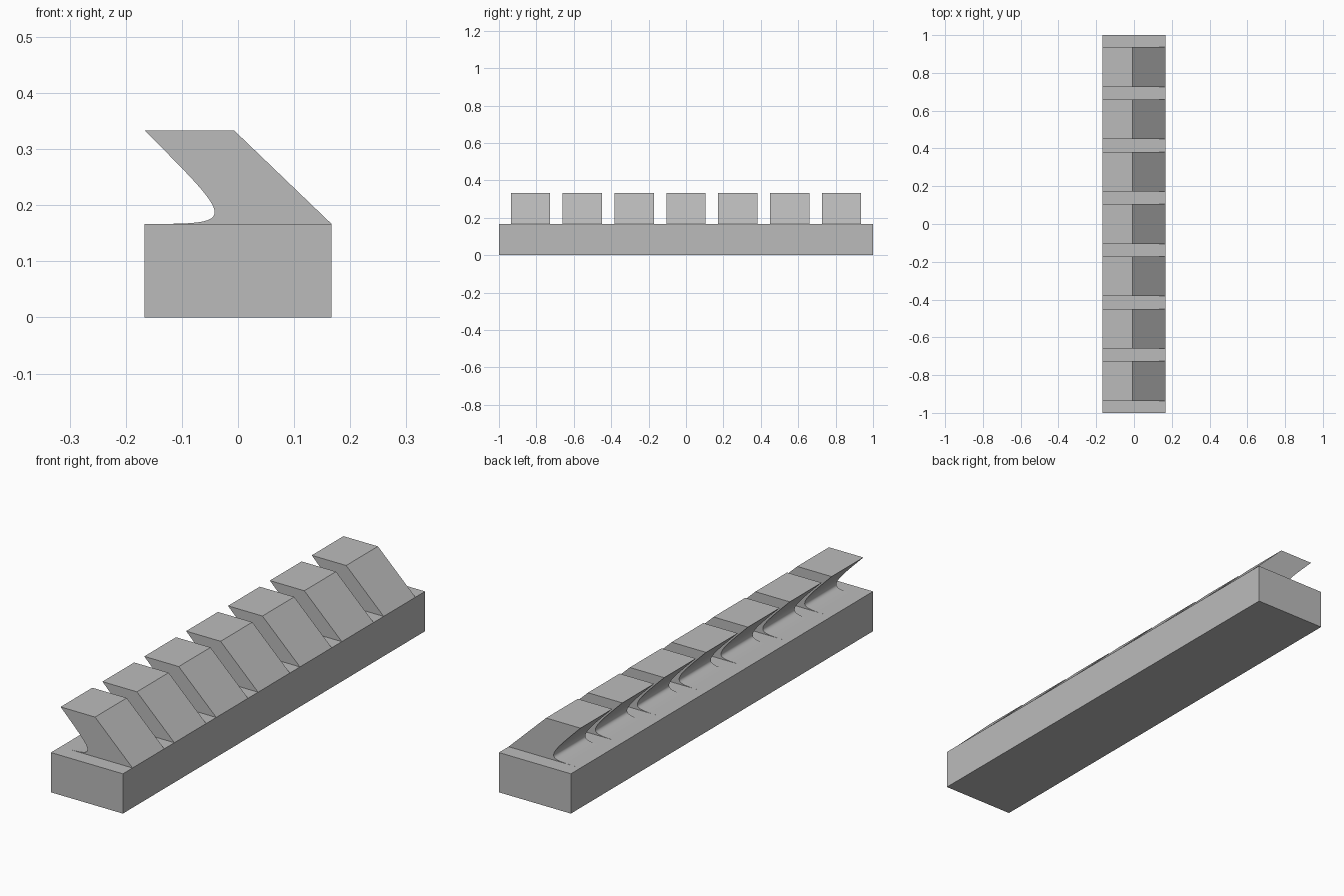
import bpy
import bmesh
import math
from mathutils import Vector

if "Cube" in bpy.data.objects:
    bpy.data.objects.remove(bpy.data.objects["Cube"], do_unlink=True)

HALF_W, HALF_L = 1 / 6, 1.0
BASE_H, TOP_H = 1 / 6, 1 / 3
TEETH, TOOTH_W, PITCH = 7, 0.21, 0.277

grey = bpy.data.materials.new("plain grey")
grey.use_nodes = True
colour = (0.5, 0.5, 0.5, 1)
grey.diffuse_color = colour
grey.node_tree.nodes["Principled BSDF"].inputs["Base Color"].default_value = colour


def extrude_profile(name, profile, width, y):
    """Prism with an x-z profile, centred on y."""
    bm = bmesh.new()
    face = bm.faces.new([bm.verts.new((x, -width / 2, z)) for x, z in profile])
    new = bmesh.ops.extrude_face_region(bm, geom=[face])["geom"]
    moved = [v for v in new if isinstance(v, bmesh.types.BMVert)]
    bmesh.ops.translate(bm, verts=moved, vec=(0, width, 0))
    bmesh.ops.recalc_face_normals(bm, faces=bm.faces)
    mesh = bpy.data.meshes.new(name)
    bm.to_mesh(mesh)
    bm.free()
    mesh.materials.append(grey)
    obj = bpy.data.objects.new(name, mesh)
    obj.location.y = y
    bpy.context.collection.objects.link(obj)
    bpy.ops.object.select_all(action="DESELECT")
    obj.select_set(True)
    bpy.context.view_layer.objects.active = obj
    bpy.ops.object.shade_smooth_by_angle(angle=math.radians(30))
    return obj


def bezier(a, b, c, d, steps):
    a, b, c, d = map(Vector, (a, b, c, d))
    for i in range(steps + 1):
        t = i / steps
        s = 1 - t
        yield tuple(a * s**3 + b * 3 * s * s * t + c * 3 * s * t * t + d * t**3)


# Base bar
extrude_profile("base_bar", [(-HALF_W, 0), (HALF_W, 0), (HALF_W, BASE_H), (-HALF_W, BASE_H)],
                2 * HALF_L, 0)

# Hooked teeth: sloped back, flat top, curved undercut
undercut = list(bezier((-HALF_W, TOP_H), (0, BASE_H), (0, BASE_H), (-HALF_W, BASE_H), 32))
tooth_profile = undercut + [(HALF_W, BASE_H), (-0.007, TOP_H)]
for i in range(TEETH):
    extrude_profile(f"tooth_{i + 1}", tooth_profile, TOOTH_W, (i - (TEETH - 1) / 2) * PITCH)
